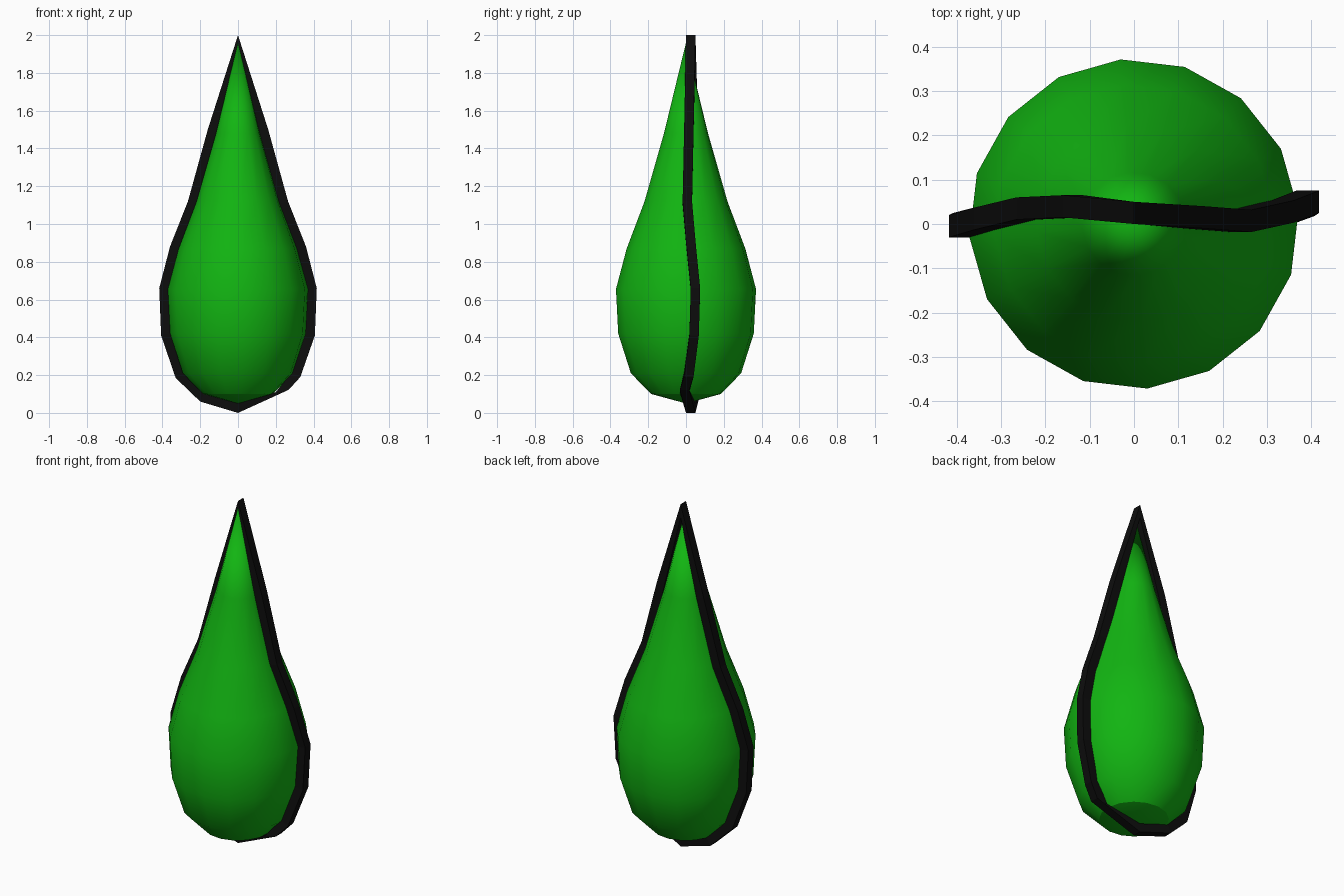
import bpy, bmesh, math

if "Cube" in bpy.data.objects:
    bpy.data.objects.remove(bpy.data.objects["Cube"])


def material(name, rgb):
    m = bpy.data.materials.new(name)
    m.diffuse_color = (*rgb, 1)
    m.use_nodes = True
    m.node_tree.nodes["Principled BSDF"].inputs["Base Color"].default_value = m.diffuse_color
    return m


def finish(name, bm, mat):
    bmesh.ops.recalc_face_normals(bm, faces=bm.faces[:])
    me = bpy.data.meshes.new(name)
    bm.to_mesh(me)
    bm.free()
    me.materials.append(mat)
    ob = bpy.data.objects.new(name, me)
    bpy.context.collection.objects.link(ob)
    return ob


# Teardrop body: 16-sided lathe, smooth apart from the crease round the base
SIDES = 16
profile = [(0.185, 0.10), (0.293, 0.21), (0.36, 0.42), (0.372, 0.655),
           (0.315, 0.87), (0.22, 1.12), (0.117, 1.48)]
bm = bmesh.new()
rings = []
for r, z in profile:
    angles = [2 * math.pi * i / SIDES + math.radians(4.6) for i in range(SIDES)]
    rings.append([bm.verts.new((r * math.cos(a), r * math.sin(a), z)) for a in angles])
base = bm.verts.new((0, 0, 0.05))
tip = bm.verts.new((0, 0, 1.96))
for i in range(SIDES):
    j = (i + 1) % SIDES
    for lo, hi in zip(rings, rings[1:]):
        bm.faces.new((lo[i], lo[j], hi[j], hi[i]))
    bm.faces.new((rings[0][j], rings[0][i], base))
    bm.faces.new((rings[-1][i], rings[-1][j], tip))
for f in bm.faces:
    f.smooth = True
for i in range(SIDES):
    bm.edges.get((rings[0][i], rings[0][(i + 1) % SIDES])).smooth = False
finish("teardrop_body", bm, material("green", (0.006, 0.46, 0.006)))

# Wavy rim band: outer x, outer z, inner x, inner z, centre y
right = [(0.0, 2.0, 0.0, 1.925, 0.025), (0.16, 1.50, 0.115, 1.48, 0.015),
         (0.265, 1.12, 0.215, 1.105, 0.007), (0.36, 0.88, 0.31, 0.865, 0.028),
         (0.417, 0.66, 0.365, 0.65, 0.05), (0.407, 0.41, 0.355, 0.42, 0.043),
         (0.33, 0.19, 0.285, 0.215, 0.015), (0.268, 0.122, 0.20, 0.11, -0.008)]
left = [(0.0, 0.0, 0.0, 0.05, 0.025), (-0.20, 0.06, -0.18, 0.105, 0.04),
        (-0.33, 0.185, -0.285, 0.215, 0.02), (-0.407, 0.41, -0.355, 0.42, 0.0),
        (-0.417, 0.66, -0.365, 0.65, -0.005), (-0.36, 0.88, -0.31, 0.865, 0.012),
        (-0.265, 1.12, -0.215, 1.105, 0.035), (-0.16, 1.50, -0.115, 1.48, 0.04)]
H = 0.025
bm = bmesh.new()
sections = []
for ox, oz, ix, iz, y in right + left:
    sections.append([bm.verts.new(p) for p in (
        (ox, y - H, oz), (ox, y + H, oz), (ix, y + H, iz), (ix, y - H, iz))])
for k, a in enumerate(sections):
    b = sections[(k + 1) % len(sections)]
    for i in range(4):
        j = (i + 1) % 4
        bm.faces.new((a[i], a[j], b[j], b[i]))
finish("rim_band", bm, material("black", (0.004, 0.004, 0.004)))
